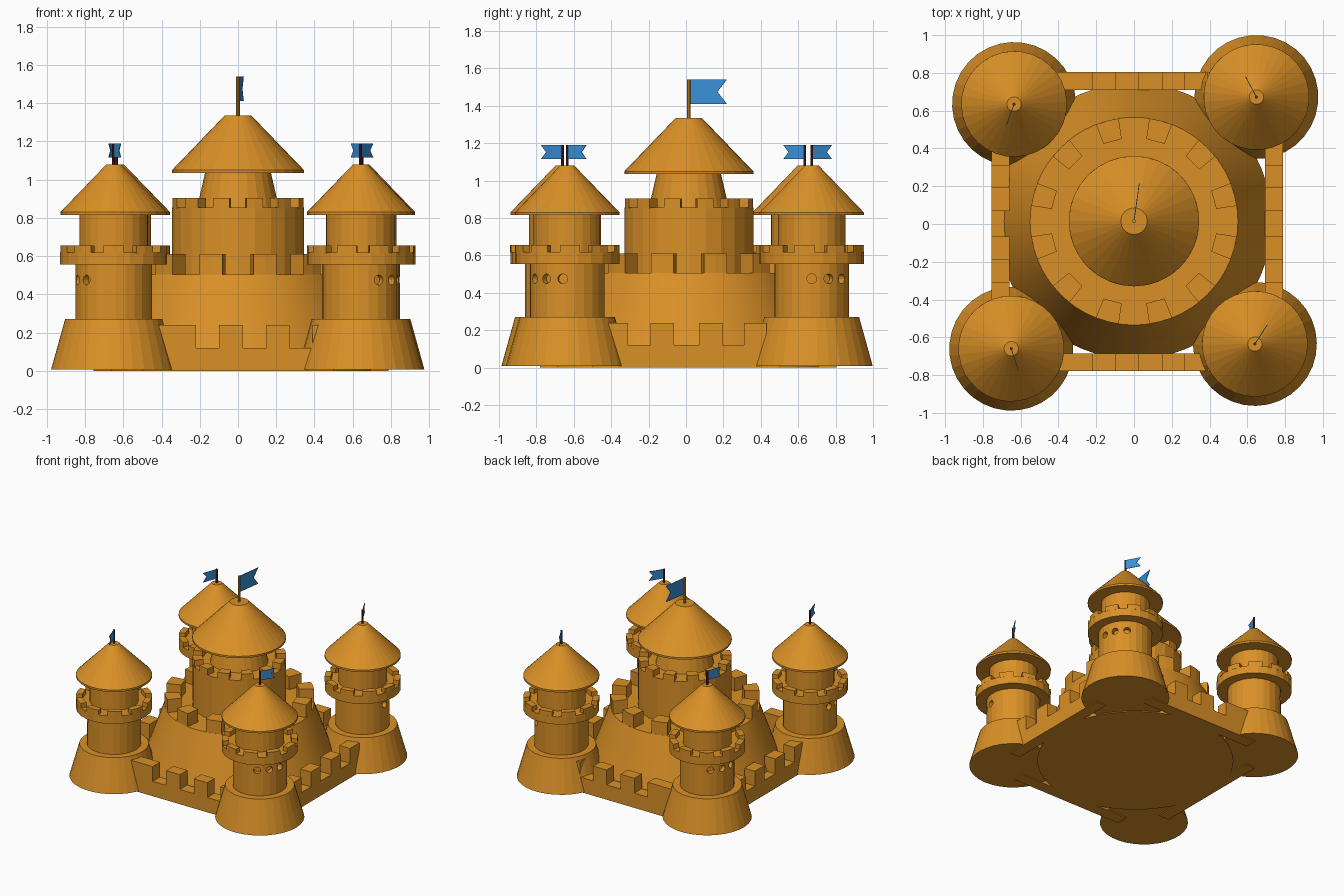
import bpy, bmesh, math
from mathutils import Matrix, Vector

cube = bpy.data.objects.get("Cube")
if cube:
    bpy.data.objects.remove(cube, do_unlink=True)


def material(name, colour):
    m = bpy.data.materials.new(name)
    m.use_nodes = True
    m.diffuse_color = (*colour, 1)
    m.node_tree.nodes["Principled BSDF"].inputs["Base Color"].default_value = (*colour, 1)
    return m


STONE = material("sandy orange", (0.70, 0.28, 0.02))
BLUE = material("flag blue", (0.04, 0.28, 0.68))
MAROON = material("dark maroon", (0.13, 0.015, 0.015))


def finish(name, bm, mat, place):
    """Turn a bmesh into an object at place = (x, y, turn in degrees)."""
    bmesh.ops.recalc_face_normals(bm, faces=bm.faces)
    mesh = bpy.data.meshes.new(name)
    bm.to_mesh(mesh)
    bm.free()
    mesh.materials.append(mat)
    ob = bpy.data.objects.new(name, mesh)
    bpy.context.collection.objects.link(ob)
    ob.location = (place[0], place[1], 0)
    ob.rotation_euler.z = math.radians(place[2])
    return ob


def polar(r, degrees, z):
    a = math.radians(degrees)
    return (r * math.cos(a), r * math.sin(a), z)


def lathe(name, profile, sides, place, mat=STONE):
    """Closed solid of revolution from (radius, height) points, bottom up."""
    bm = bmesh.new()
    rings = [[bm.verts.new(polar(r, 360 * i / sides, z)) for i in range(sides)]
             for r, z in profile]
    for low, high in zip(rings, rings[1:]):
        for i in range(sides):
            j = (i + 1) % sides
            bm.faces.new((low[i], low[j], high[j], high[i]))
    bm.faces.new(rings[0][::-1])
    bm.faces.new(rings[-1])
    return finish(name, bm, mat, place)


def merlons(name, count, width, inner, outer, bottom, top, place):
    """Ring of battlement blocks, each spanning an angle of width degrees."""
    bm = bmesh.new()
    step = 360 / count
    for k in range(count):
        mid = (k + 0.5) * step
        corners = [(inner, mid - width / 2), (outer, mid - width / 2), (outer, mid),
                   (outer, mid + width / 2), (inner, mid + width / 2)]
        low = [bm.verts.new(polar(r, a, bottom)) for r, a in corners]
        high = [bm.verts.new(polar(r, a, top)) for r, a in corners]
        bm.faces.new(low[::-1])
        bm.faces.new(high)
        for i in range(len(low)):
            j = (i + 1) % len(low)
            bm.faces.new((low[i], low[j], high[j], high[i]))
    return finish(name, bm, STONE, place)


def flag(name, length, notch, bottom, top, place):
    """Thin swallow-tailed pennant pointing along local +x."""
    bm = bmesh.new()
    outline = [(0, bottom), (length, bottom), (length - notch, (bottom + top) / 2),
               (length, top), (0, top)]
    face = bm.faces.new([bm.verts.new((x, -0.002, z)) for x, z in outline])
    out = bmesh.ops.extrude_face_region(bm, geom=[face])
    moved = [v for v in out["geom"] if isinstance(v, bmesh.types.BMVert)]
    bmesh.ops.translate(bm, verts=moved, vec=(0, 0.004, 0))
    return finish(name, bm, BLUE, place)


def cut_windows(shaft, place):
    """Three round recesses on one side of a tower shaft."""
    bm = bmesh.new()
    for angle in (-118, -91, -64):
        turn = Matrix.Rotation(math.radians(angle), 4, "Z")
        tilt = Matrix.Rotation(math.pi / 2, 4, "Y")
        spot = Matrix.Translation(Vector(polar(0.21, angle, 0.475)))
        bmesh.ops.create_cone(bm, cap_ends=True, segments=16, radius1=0.026,
                              radius2=0.026, depth=0.1, matrix=spot @ turn @ tilt)
    cutter = finish("window_cutter", bm, STONE, place)
    cutter.hide_render = True
    mod = shaft.modifiers.new("windows", "BOOLEAN")
    mod.operation, mod.solver, mod.object = "DIFFERENCE", "EXACT", cutter
    bpy.context.view_layer.update()
    bpy.context.view_layer.objects.active = shaft
    bpy.ops.object.modifier_apply(modifier=mod.name)
    bpy.data.objects.remove(cutter, do_unlink=True)


def box(bm, x0, x1, depth, z0, z1):
    m = Matrix.Translation(((x0 + x1) / 2, 0, (z0 + z1) / 2))
    m = m @ Matrix.Diagonal((x1 - x0, depth, z1 - z0, 1))
    bmesh.ops.create_cube(bm, size=1, matrix=m)


def wall(name, blocks, place):
    """Curtain wall along local x, with raised blocks on top."""
    bm = bmesh.new()
    box(bm, -0.5, 0.5, 0.095, 0, 0.12)
    for x0, x1 in blocks:
        box(bm, x0, x1, 0.095, 0.12, 0.24)
    return finish(name, bm, STONE, place)


# Central keep: sloping mound, drum, turret, roof and flag
KEEP = (0, 0.015, 0)
mound = lathe("keep_mound", [(0.73, 0), (0.55, 0.505)], 64, KEEP)
for poly in mound.data.polygons:
    poly.use_smooth = len(poly.vertices) == 4
mound.data.set_sharp_from_angle(angle=math.radians(30))
merlons("keep_lower_battlement", 12, 13, 0.44, 0.55, 0.5, 0.61, KEEP)
lathe("keep_drum", [(0.345, 0.5), (0.345, 0.855)], 24, KEEP)
merlons("keep_upper_battlement", 12, 15, 0.275, 0.345, 0.85, 0.905, KEEP)
lathe("keep_turret", [(0.215, 0.85), (0.17, 1.045)], 24, KEEP)
lathe("keep_roof", [(0.345, 1.035), (0.345, 1.05), (0.07, 1.335)], 32, KEEP)
lathe("keep_flagpole", [(0.01, 1.33), (0.01, 1.54)], 10, KEEP)
flag("keep_flag", 0.205, 0.05, 1.41, 1.54, (0, 0.015, 82))

# Corner towers, each turned differently
TOWERS = {
    "front_right": (-0.65, -0.66, 288),
    "front_left": (0.64, -0.635, 57),
    "back_right": (-0.635, 0.635, 250),
    "back_left": (0.648, 0.672, 118),
}
for side, place in TOWERS.items():
    lathe(side + "_tower_base", [(0.328, 0.008), (0.255, 0.27)], 32, place)
    shaft = lathe(side + "_tower_shaft", [(0.2, 0.26), (0.2, 0.56)], 24, place)
    cut_windows(shaft, place)
    lathe(side + "_tower_gallery", [(0.28, 0.555), (0.28, 0.618)], 24, place)
    merlons(side + "_tower_battlement", 10, 22, 0.235, 0.28, 0.615, 0.655, place)
    lathe(side + "_tower_turret", [(0.18, 0.61), (0.18, 0.825)], 24, place)
    lathe(side + "_tower_roof", [(0.28, 0.815), (0.28, 0.83), (0.038, 1.08)], 32, place)
    lathe(side + "_tower_flagpole", [(0.008, 1.075), (0.008, 1.19)], 8, place, MAROON)
    flag(side + "_tower_flag", 0.122, 0.03, 1.115, 1.19, place)

# Curtain walls between the towers
LONG = [(-0.47, -0.22), (-0.1, 0.025), (0.15, 0.27), (0.39, 0.47)]
EVEN = [(-0.43, -0.31), (-0.19, -0.065), (0.07, 0.195), (0.31, 0.43)]
wall("front_wall", LONG, (0, -0.732, 0))
wall("back_wall", LONG, (0, 0.757, 0))
wall("left_wall", EVEN, (0.74, 0, 90))
wall("right_wall", EVEN, (-0.707, 0, 90))
